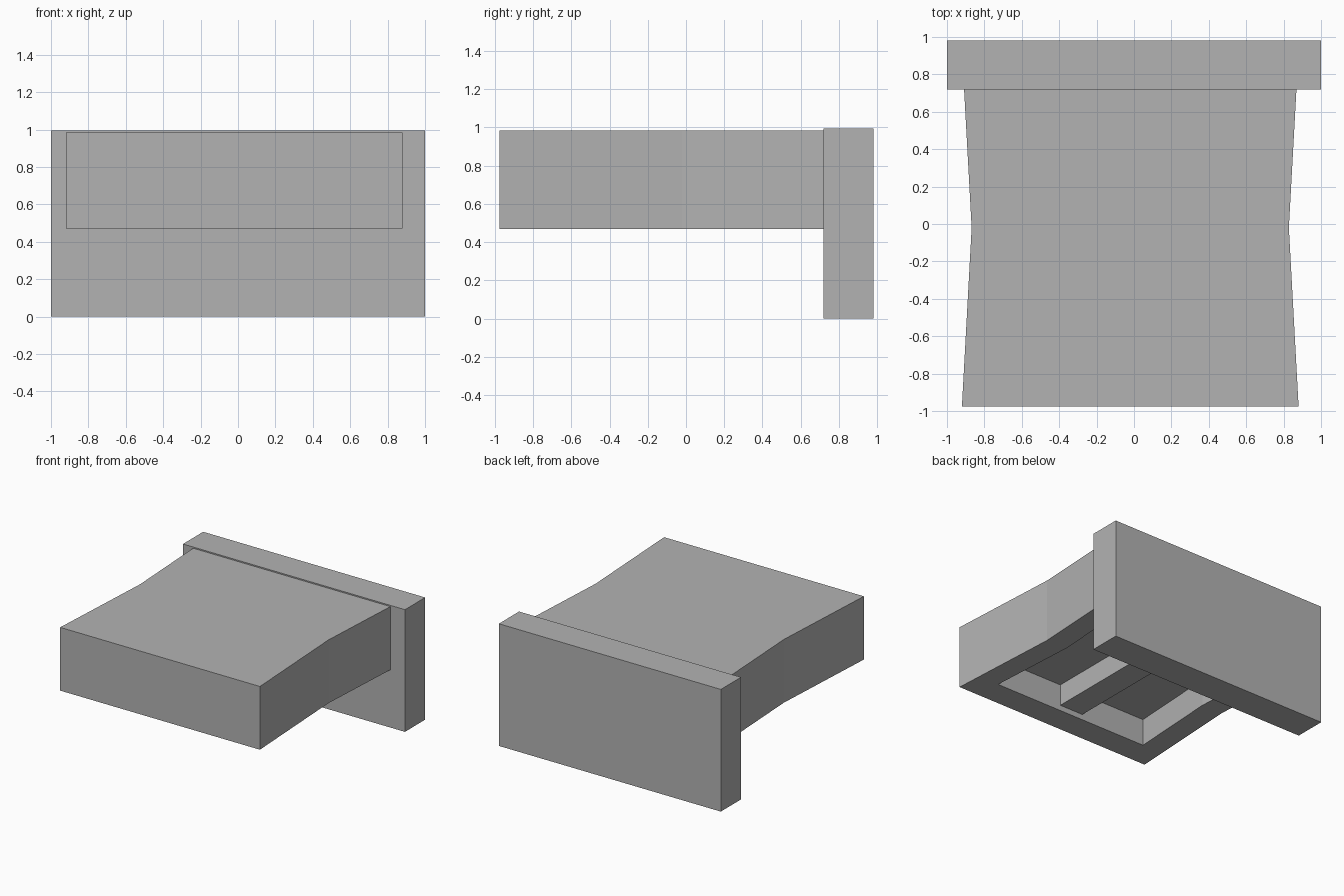
import bpy
import bmesh

cube = bpy.data.objects.get("Cube")
if cube:
    bpy.data.objects.remove(cube, do_unlink=True)

# Single flat colour
grey = bpy.data.materials.new("mid grey")
grey.use_nodes = True
colour = (0.45, 0.45, 0.45, 1)
grey.diffuse_color = colour
grey.node_tree.nodes["Principled BSDF"].inputs["Base Color"].default_value = colour

CENTRE_X, WAIST_Y = -0.02, -0.02


def add_object(name, bm):
    bmesh.ops.recalc_face_normals(bm, faces=bm.faces)
    mesh = bpy.data.meshes.new(name)
    bm.to_mesh(mesh)
    bm.free()
    mesh.materials.append(grey)
    obj = bpy.data.objects.new(name, mesh)
    bpy.context.collection.objects.link(obj)
    return obj


def box(name, low, high):
    bm = bmesh.new()
    bmesh.ops.create_cube(bm, size=1)
    for v in bm.verts:
        v.co = [a + (b - a) * (c + 0.5) for a, b, c in zip(low, high, v.co)]
    return add_object(name, bm)


def waisted_ring(bm, end_half, waist_half, y_front, y_back, z):
    """Six-sided outline that narrows in the middle."""
    rows = [(end_half, y_front), (waist_half, WAIST_Y), (end_half, y_back)]
    right = [(CENTRE_X + h, y) for h, y in rows]
    left = [(CENTRE_X - h, y) for h, y in reversed(rows)]
    return [bm.verts.new((x, y, z)) for x, y in right + left]


def bridge(bm, a, b):
    for i in range(len(a)):
        j = (i + 1) % len(a)
        bm.faces.new((a[i], a[j], b[j], b[i]))


# Waisted slab with a pocket sunk into its underside
bm = bmesh.new()
outer = (0.90, 0.848, -0.975, 0.93)
pocket = (0.705, 0.662, -0.76, 0.725)
rings = [waisted_ring(bm, *outer, 0.985), waisted_ring(bm, *outer, 0.47),
         waisted_ring(bm, *pocket, 0.47), waisted_ring(bm, *pocket, 0.69)]
for upper, lower in zip(rings, rings[1:]):
    bridge(bm, upper, lower)
bm.faces.new(rings[0])
bm.faces.new(rings[-1])
add_object("waisted_slab", bm)

# Central rib running along the pocket
box("underside_rib", (-0.135, -0.77, 0.515), (0.08, 0.74, 0.70))

# Upright plate across the back
box("back_plate", (-1, 0.72, 0), (1, 0.98, 0.995))
